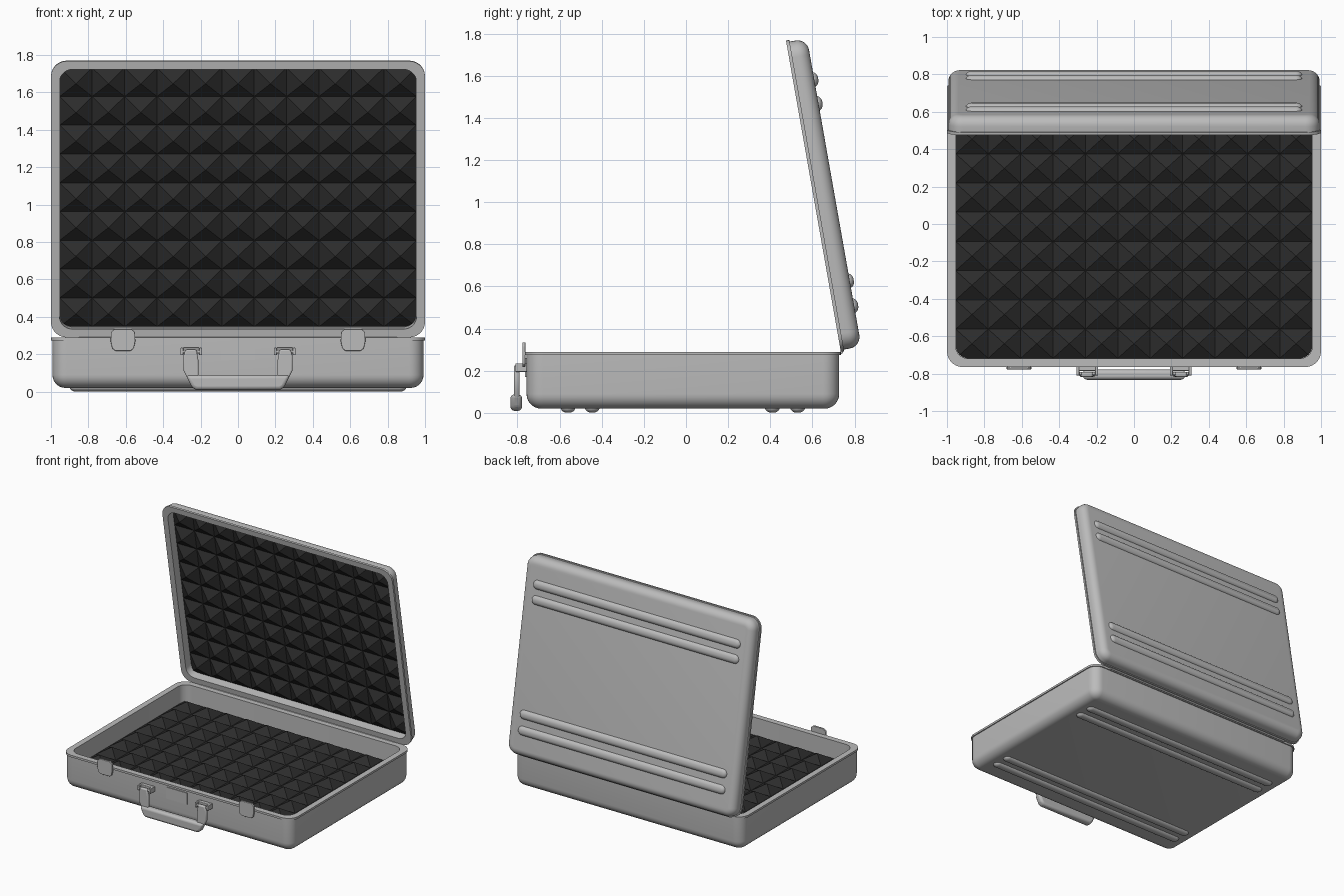
import bpy, bmesh, math
from mathutils import Matrix, Vector

if "Cube" in bpy.data.objects:
    bpy.data.objects.remove(bpy.data.objects["Cube"])


def material(name, c):
    m = bpy.data.materials.new(name)
    m.diffuse_color = (*c, 1)
    m.use_nodes = True
    m.node_tree.nodes["Principled BSDF"].inputs["Base Color"].default_value = m.diffuse_color
    return m


GREY = material("metal grey", (0.5, 0.5, 0.5))
BLACK = material("foam black", (0.025, 0.025, 0.025))


def finish(bm, name, mat, matrix=Matrix(), smooth=True, bevel=0):
    bmesh.ops.recalc_face_normals(bm, faces=bm.faces)
    me = bpy.data.meshes.new(name)
    bm.to_mesh(me)
    bm.free()
    me.materials.append(mat)
    if smooth:
        me.shade_smooth()
        me.set_sharp_from_angle(angle=math.radians(32))
    ob = bpy.data.objects.new(name, me)
    ob.matrix_world = matrix
    bpy.context.collection.objects.link(ob)
    if bevel:
        b = ob.modifiers.new("soft edges", 'BEVEL')
        b.width, b.segments, b.limit_method = bevel, 3, 'ANGLE'
    return ob


def loft(rings, name, mat, matrix, cy=0.0, seg=7):
    """Skin through rounded rectangles given as (half x, half y, radius, z)."""
    bm = bmesh.new()
    loops = []
    for hx, hy, r, z in rings:
        loop = []
        for q, (sx, sy) in enumerate([(1, 1), (-1, 1), (-1, -1), (1, -1)]):
            for k in range(seg + 1):
                a = math.pi / 2 * (q + k / seg)
                loop.append(bm.verts.new((sx * (hx - r) + r * math.cos(a),
                                          cy + sy * (hy - r) + r * math.sin(a), z)))
        loops.append(loop)
    for a, b in zip(loops, loops[1:]):
        for i in range(len(a)):
            j = (i + 1) % len(a)
            bm.faces.new((a[i], a[j], b[j], b[i]))
    bm.faces.new(loops[0])
    bm.faces.new(loops[-1])
    return finish(bm, name, mat, matrix)


def foam(name, valley, peak, matrix, nx=11, ny=9, hx=0.953, hy=0.703, r=0.07):
    """Field of pyramids trimmed to rounded corners."""
    bm = bmesh.new()
    dx, dy = 2 * hx / nx, 2 * hy / ny
    for i in range(nx):
        for j in range(ny):
            x, y = -hx + i * dx, -hy + j * dy
            c = [bm.verts.new((x + u * dx, y + v * dy, valley))
                 for u, v in ((0, 0), (1, 0), (1, 1), (0, 1))]
            top = bm.verts.new((x + dx / 2, y + dy / 2, peak))
            for k in range(4):
                bm.faces.new((c[k], c[(k + 1) % 4], top))
    bmesh.ops.remove_doubles(bm, verts=bm.verts, dist=1e-5)
    for sx in (1, -1):
        for sy in (1, -1):
            for deg in (18, 36, 54, 72):
                a = math.radians(deg)
                n = Vector((sx * math.cos(a), sy * math.sin(a), 0))
                p = Vector((sx * (hx - r), sy * (hy - r), 0)) + n * r
                bmesh.ops.bisect_plane(bm, geom=bm.verts[:] + bm.edges[:] + bm.faces[:],
                                       plane_co=p, plane_no=n, clear_outer=True)
    finish(bm, name, BLACK, matrix @ Matrix.Translation((0, 0.75, 0)), smooth=False)


def case_half(name, depth, fillet, valley, peak, matrix):
    """Tray opening to +z at z = 0, hinge along y = 0."""
    rings = []
    for k in range(8):
        a = math.pi / 2 * k / 7
        d = fillet * (1 - math.sin(a)) + 0.008
        rings.append((1 - d, 0.75 - d, 0.085 - d, -depth + fillet * (1 - math.cos(a))))
    rings += [(0.992, 0.742, 0.077, -0.016), (1, 0.75, 0.085, -0.016), (1, 0.75, 0.085, 0),
              (0.955, 0.705, 0.07, 0), (0.955, 0.705, 0.07, valley - 0.004)]
    loft(rings, name + "_shell", GREY, matrix, cy=0.75)
    foam(name + "_foam", valley, peak, matrix)
    # raised ribs on the outside
    for n, y in enumerate((0.205, 0.325, 1.18, 1.295)):
        rib = []
        for k in range(6):
            a = math.pi / 2 * k / 6
            w = 0.035 * math.cos(a)
            rib.append((0.865 + w, w, w, -depth + 0.005 - 0.025 * math.sin(a)))
        loft(rib, f"{name}_rib_{n}", GREY, matrix, cy=y)


HINGE = Matrix.Translation((0, 0.735, 0.29))
case_half("base", 0.27, 0.07, -0.14, -0.09, HINGE @ Matrix.Rotation(math.pi, 4, 'Z'))
case_half("lid", 0.10, 0.055, -0.065, -0.012, HINGE @ Matrix.Rotation(math.radians(100), 4, 'X'))


def plate(name, pts, y0, y1, bevel=0.0):
    """Extrude an x-z outline from y0 to y1."""
    bm = bmesh.new()
    f = bm.faces.new([bm.verts.new((x, y0, z)) for x, z in pts])
    ext = bmesh.ops.extrude_face_region(bm, geom=[f])['geom']
    bmesh.ops.translate(bm, vec=(0, y1 - y0, 0),
                        verts=[v for v in ext if isinstance(v, bmesh.types.BMVert)])
    return finish(bm, name, GREY, bevel=bevel)


def box(name, x0, x1, y0, y1, z0, z1, bevel=0.0):
    return plate(name, [(x0, z0), (x1, z0), (x1, z1), (x0, z1)], y0, y1, bevel)


def rod(name, x0, x1, y, z, r):
    bm = bmesh.new()
    bmesh.ops.create_cone(bm, cap_ends=True, segments=16, radius1=r, radius2=r, depth=x1 - x0)
    m = Matrix.Translation(((x0 + x1) / 2, y, z)) @ Matrix.Rotation(math.pi / 2, 4, 'Y')
    finish(bm, name, GREY, m)


def mirrored(pts):
    return pts + [(-x, z) for x, z in reversed(pts)]


# hinge pin
rod("hinge_pin", -0.85, 0.85, 0.738, 0.287, 0.007)

for s, side in ((-1, "left"), (1, "right")):
    # latches
    out = mirrored([(0.04, 0.218), (0.058, 0.232), (0.066, 0.27), (0.064, 0.318), (0.045, 0.335)])
    plate("latch_" + side, [(x + s * 0.615, z) for x, z in out], -0.777, -0.762, 0.003)
    # handle brackets
    cx = s * 0.25
    box("bracket_" + side, cx - 0.045, cx + 0.045, -0.785, -0.755, 0.205, 0.235, 0.004)
    for e in (-1, 1):
        x = cx + e * 0.05
        box(f"bracket_lug_{side}_{e}", x - 0.008, x + 0.008, -0.81, -0.755, 0.195, 0.235, 0.004)
    rod("handle_pin_" + side, cx - 0.052, cx + 0.052, -0.8, 0.213, 0.009)

# lock plate between the brackets
box("lock_plate", -0.09, 0.09, -0.763, -0.755, 0.17, 0.26)

# handle: two legs and a thicker grip
right = [(0.222, 0.225), (0.28, 0.225), (0.292, 0.19), (0.292, 0.115), (0.245, 0.022), (0.21, 0.085),
         (0.212, 0.17)]
for s, side in ((-1, "left"), (1, "right")):
    plate("handle_leg_" + side, [(s * x, z) for x, z in right], -0.817, -0.79, 0.008)
plate("handle_grip", mirrored([(0.225, 0.01), (0.247, 0.022), (0.278, 0.088)]),
      -0.833, -0.778, 0.018)
